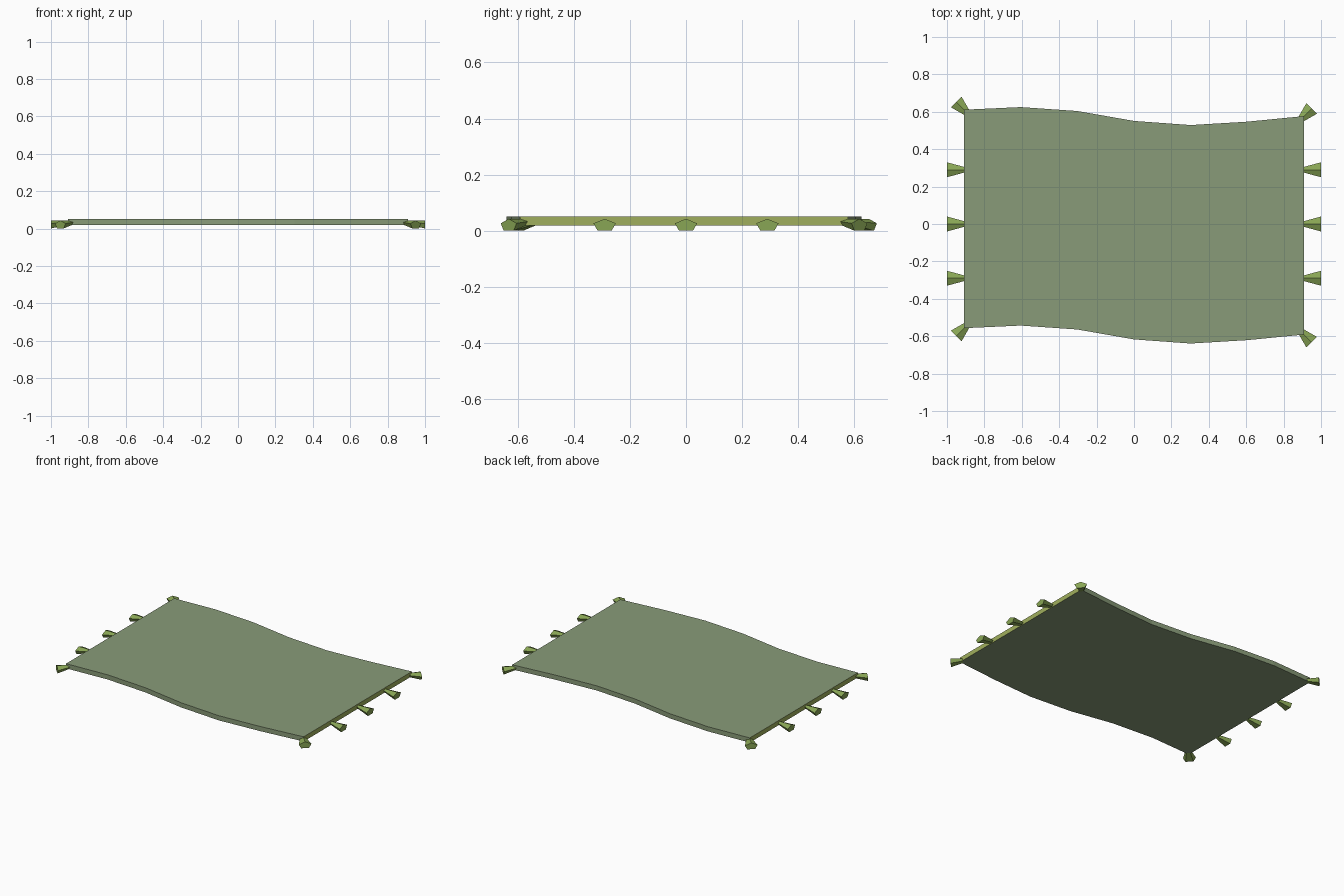
import bpy, bmesh, math
from mathutils import Matrix

if "Cube" in bpy.data.objects:
    bpy.data.objects.remove(bpy.data.objects["Cube"])

def material(name, color):
    m = bpy.data.materials.new(name)
    m.diffuse_color = (*color, 1)
    m.use_nodes = True
    m.node_tree.nodes["Principled BSDF"].inputs["Base Color"].default_value = m.diffuse_color
    return m

rug_green = material("rug_green", (0.25, 0.33, 0.19))
trim_green = material("trim_green", (0.35, 0.43, 0.11))
tassel_green = material("tassel_green", (0.25, 0.38, 0.09))

def finish(bm, name, mats):
    bmesh.ops.recalc_face_normals(bm, faces=bm.faces)
    me = bpy.data.meshes.new(name)
    bm.to_mesh(me)
    bm.free()
    for m in mats:
        me.materials.append(m)
    ob = bpy.data.objects.new(name, me)
    bpy.context.collection.objects.link(ob)
    return ob

# Rug: wavy-sided flat slab, with trim-coloured ends
xs = [-0.91, -0.605, -0.303, 0, 0.303, 0.605, 0.91]
mid = [0.027, 0.041, 0.020, -0.033, -0.055, -0.037, -0.007]
half, z0, z1 = 0.584, 0.019, 0.051
bm = bmesh.new()
outline = [(x, m - half) for x, m in zip(xs, mid)]
outline += [(x, m + half) for x, m in reversed(list(zip(xs, mid)))]
base = bm.faces.new([bm.verts.new((x, y, z0)) for x, y in outline])
ext = bmesh.ops.extrude_face_region(bm, geom=[base], use_keep_orig=True)
for v in ext["geom"]:
    if isinstance(v, bmesh.types.BMVert):
        v.co.z = z1
bm.normal_update()
for f in bm.faces:
    if abs(f.normal.x) > 0.9:
        f.material_index = 1
finish(bm, "rug", [rug_green, trim_green])

# Tassels: flattened five-sided cones flaring outward
def tassel(name, x, y, angle):
    """(x, y) is the centre of the wide outer end; angle is its heading."""
    bm = bmesh.new()
    n, length = 5, 0.095
    rings = []
    for px, ry, rz, cz in ((-length, 0.015, 0.010, 0.032), (0, 0.042, 0.0235, 0.0195)):
        rings.append([bm.verts.new((px, ry * math.sin(i * math.tau / n),
                                    cz + rz * math.cos(i * math.tau / n))) for i in range(n)])
    for i in range(n):
        j = (i + 1) % n
        bm.faces.new((rings[0][i], rings[0][j], rings[1][j], rings[1][i]))
    for r in rings:
        bm.faces.new(r)
    bm.transform(Matrix.Translation((x, y, 0)) @ Matrix.Rotation(angle, 4, 'Z'))
    finish(bm, name, [tassel_green])

for side, label in ((-1, "left"), (1, "right")):
    heading = 0 if side > 0 else math.pi
    for k in (-1, 0, 1):
        tassel(f"{label}_tassel_{k + 2}", side, 0.29 * k, heading)
    centre = mid[-1] if side > 0 else mid[0]
    for end, place in ((-1, "front"), (1, "back")):
        tassel(f"{label}_{place}_corner_tassel", side * 0.95, centre + end * (half + 0.041),
               math.atan2(end, side))
